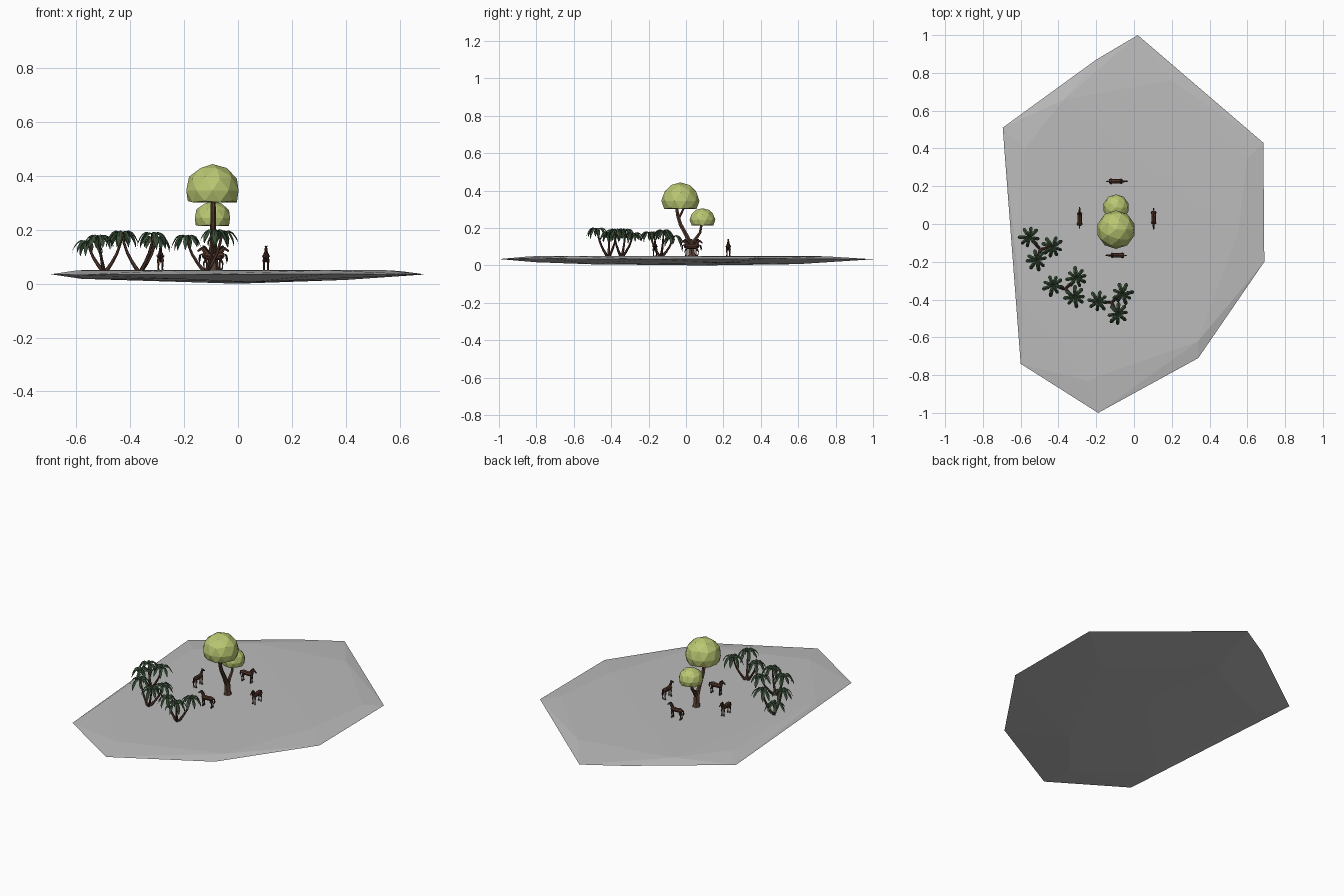
import bpy, bmesh, math, random
from mathutils import Vector, Matrix

if "Cube" in bpy.data.objects:
    bpy.data.objects.remove(bpy.data.objects["Cube"])

random.seed(4)


def material(name, rgb):
    m = bpy.data.materials.new(name)
    m.diffuse_color = (*rgb, 1)
    m.use_nodes = True
    m.node_tree.nodes["Principled BSDF"].inputs["Base Color"].default_value = m.diffuse_color
    return m


STONE = material("grey stone", (0.5, 0.5, 0.5))
BARK = material("tree bark", (0.095, 0.048, 0.03))
CANOPY = material("light green foliage", (0.49, 0.57, 0.17))
PALM_BARK = material("palm bark", (0.085, 0.04, 0.028))
PALM_LEAF = material("dark green frond", (0.04, 0.075, 0.038))
COAT = material("brown coat", (0.08, 0.034, 0.022))
MANE = material("dark mane", (0.025, 0.012, 0.01))


def finish(bm, name, mats):
    me = bpy.data.meshes.new(name)
    bm.to_mesh(me)
    bm.free()
    ob = bpy.data.objects.new(name, me)
    for m in mats:
        me.materials.append(m)
    bpy.context.collection.objects.link(ob)
    return ob


def tube(bm, pts, radii, sides=6, mat=0, wide=1.0):
    """Faceted tube through pts; wide scales the horizontal cross axis."""
    pts = [Vector(p) for p in pts]
    rings = []
    for i, (p, r) in enumerate(zip(pts, radii)):
        t = (pts[min(i + 1, len(pts) - 1)] - pts[max(i - 1, 0)]).normalized()
        u = t.cross(Vector((0, 0, 1)))
        if u.length < 0.05:
            u = Vector((0, 1, 0))
        u.normalize()
        v = u.cross(t).normalized()
        u = t.cross(v)if abs(t.dot(u)) > 0.01 else u
        rings.append([bm.verts.new(p + u * (r * wide * math.cos(a)) + v * (r * math.sin(a)))
                      for a in (2 * math.pi * k / sides for k in range(sides))])
    faces = []
    for a, b in zip(rings, rings[1:]):
        for k in range(sides):
            j = (k + 1) % sides
            faces.append(bm.faces.new((a[k], a[j], b[j], b[k])))
    faces += [bm.faces.new(rings[0][::-1]), bm.faces.new(rings[-1])]
    for f in faces:
        f.material_index = mat
    bmesh.ops.recalc_face_normals(bm, faces=faces)


# Ground slab: convex hull of a rim, a plateau and a shallow underside
rim = [(.02, 1, .033), (.685, .43, .036), (.69, -.2, .034), (.34, -.71, .036),
       (-.19, -1, .034), (-.60, -.74, .033), (-.695, .51, .035), (-.2, .87, .034)]
top = [(-.25, -.83, .049), (.34, -.62, .05), (.55, -.05, .05), (.60, .35, .047),
       (.2, .76, .048), (-.37, .66, .051), (-.58, .4, .05), (-.6, -.4, .049)]
under = [(-.58, -.5, .018), (-.58, .35, .018), (-.1, .6, .007), (0, .1, 0),
         (.05, -.5, .006), (.4, .2, .014), (-.2, -.8, .017)]
bm = bmesh.new()
for p in rim + top + under:
    bm.verts.new(p)
out = bmesh.ops.convex_hull(bm, input=bm.verts[:])
loose = [v for v in bm.verts if not v.link_faces]
bmesh.ops.delete(bm, geom=loose, context='VERTS')
bmesh.ops.recalc_face_normals(bm, faces=bm.faces[:])
finish(bm, "ground_slab", [STONE])

# Forked tree trunk
X = -0.092
bm = bmesh.new()
tube(bm, [(X, .032, .045), (X, .03, .07), (X, .028, .11), (X, .022, .14)],
     [.025, .019, .018, .014])
tube(bm, [(X, .026, .11), (X, 0, .165), (X, -.03, .22), (X, -.045, .27), (X, -.052, .33)],
     [.015, .012, .011, .010, .008])
tube(bm, [(X, -.04, .25), (X, -.022, .285), (X, -.005, .32)], [.008, .006, .005], 5)
tube(bm, [(X, .026, .105), (X, .05, .14), (X, .075, .175), (X, .085, .23)],
     [.014, .010, .008, .007])
finish(bm, "tree_trunk", [BARK])


# Flat-bottomed domed canopies
def canopy(name, y, r, bottom, mid, peak):
    bm = bmesh.new()
    bmesh.ops.create_icosphere(bm, subdivisions=2, radius=1)
    for v in bm.verts:
        z = v.co.z
        h = mid + z * (peak - mid) if z > 0 else mid + max(z, -.5) * 2 * (mid - bottom)
        k = 1 if z > -.5 else 1.05
        v.co = (X - .003 + v.co.x * r * k, y + v.co.y * r * k, h)
    finish(bm, name, [CANOPY])


canopy("large_canopy", -.03, .102, .302, .345, .444)
canopy("small_canopy", .088, .069, .214, .244, .306)


# Palms: curved trunk from the clump base plus drooping folded fronds
def palm(name, base, crown):
    b, c = Vector((*base, .047)), Vector(crown)
    bm = bmesh.new()
    d = c - b
    pts = [b + Vector((d.x * s, d.y * s, d.z * t))
           for s, t in ((0, 0), (.38, .25), (.68, .5), (.88, .75), (1, 1))]
    tube(bm, pts, [.008, .0065, .0055, .005, .005], 6)
    n = 8
    start = random.uniform(0, 6.28)
    prof = [(0, 0, .002), (.013, .009, .006), (.026, .012, .010), (.039, .005, .009),
            (.049, -.009, .010), (.056, -.025, .006), (.059, -.043, .0008)]
    for k in range(n):
        rot = Matrix.Rotation(start + k * 2 * math.pi / n + random.uniform(-.15, .15), 3, 'Z')
        s = random.uniform(.88, 1.08)
        drop = random.uniform(.75, 1.2)
        rows = []
        for r, z, w in prof:
            z = z if z > 0 else z * drop
            rows.append([bm.verts.new(c + rot @ (Vector((r, q * w, z - abs(q) * w * .6)) * s))
                         for q in (-1, 0, 1)])
        for p, q in zip(rows, rows[1:]):
            for i in (0, 1):
                f = bm.faces.new((p[i], q[i], q[i + 1], p[i + 1]))
                f.material_index = 1
    finish(bm, name, [PALM_BARK, PALM_LEAF])


clumps = [((-.495, -.135), [(-.555, -.07, .15), (-.43, -.12, .18), (-.515, -.19, .17)]),
          ((-.365, -.345), [(-.43, -.325, .185), (-.305, -.285, .165), (-.315, -.385, .18)]),
          ((-.12, -.415), [(-.19, -.41, .17), (-.06, -.37, .185), (-.085, -.475, .19)])]
for i, (base, crowns) in enumerate(clumps):
    for j, c in enumerate(crowns):
        off = (base[0] + (c[0] - base[0]) * .1, base[1] + (c[1] - base[1]) * .1)
        palm(f"palm_{i + 1}_{j + 1}", off, c)


# Horses: built facing +x, then placed in a ring round the tree
def horse(name, x, y, angle):
    bm = bmesh.new()
    tube(bm, [(-.041, 0, .056), (-.035, 0, .055), (-.022, 0, .053), (0, 0, .051),
              (.018, 0, .052), (.028, 0, .055), (.033, 0, .057)],
         [.006, .012, .0145, .0135, .0145, .012, .006], 8, 0, .85)
    tube(bm, [(.02, 0, .055), (.031, 0, .069), (.039, 0, .08), (.042, 0, .085)],
         [.012, .009, .007, .005], 6, 0, .7)
    tube(bm, [(.037, 0, .083), (.043, 0, .080), (.053, 0, .073), (.058, 0, .069)],
         [.005, .0065, .0045, .0035], 6, 0, .8)
    for s in (-1, 1):
        tube(bm, [(.038, s * .003, .085), (.038, s * .004, .092)], [.002, .0005], 4)
        w = s * .0075
        # front and back legs with dark hooves
        tube(bm, [(.024, w, .053), (.025, w, .038), (.024, w, .022), (.024, w, .005)],
             [.0075, .005, .0034, .003], 6)
        tube(bm, [(-.030, w, .053), (-.028, w, .038), (-.036, w, .024), (-.033, w, .005)],
             [.009, .0062, .0036, .003], 6)
        for hx in (.025, -.032):
            tube(bm, [(hx, w, -.002), (hx, w, .006)], [.0042, .0034], 6, 1)
    # mane and tail
    tube(bm, [(.014, 0, .067), (.024, 0, .077), (.033, 0, .087), (.039, 0, .089)],
         [.002, .004, .004, .002], 4, 1, .5)
    tube(bm, [(-.041, 0, .060), (-.048, 0, .055), (-.051, 0, .04), (-.050, 0, .024)],
         [.002, .004, .0045, .001], 5, 1, .8)
    bm.transform(Matrix.Translation((x, y, .0505)) @ Matrix.Rotation(angle, 4, 'Z'))
    finish(bm, name, [COAT, MANE])


for i in range(4):
    a = math.pi / 2 * i
    horse(f"horse_{i + 1}", -.092 + .196 * math.cos(a), .03 + .196 * math.sin(a), a - math.pi / 2)
